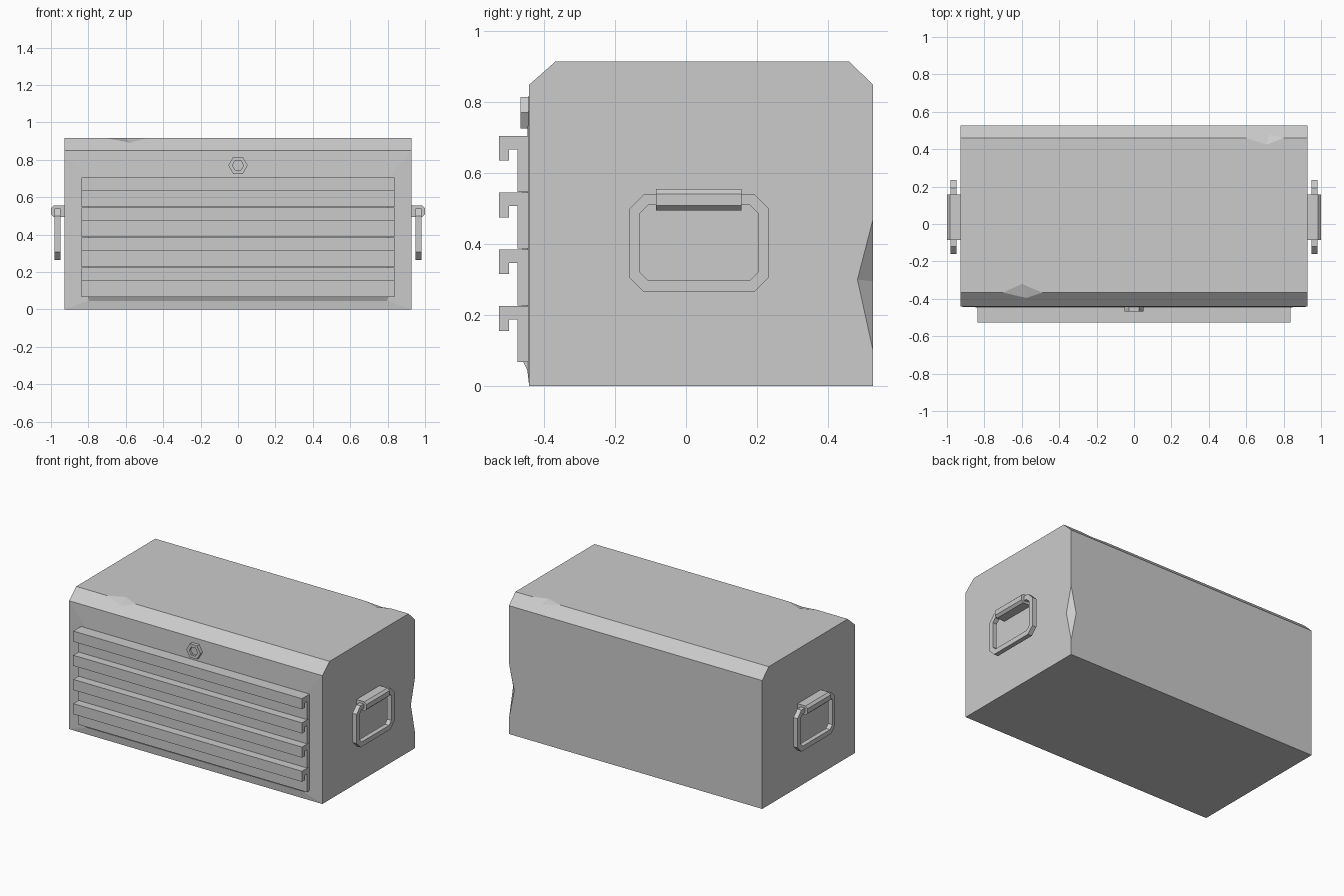
import bpy, bmesh
from math import sin, cos, pi
from mathutils import Vector

cube = bpy.data.objects.get("Cube")
if cube:
    bpy.data.objects.remove(cube, do_unlink=True)

grey = bpy.data.materials.new("steel_grey")
grey.use_nodes = True
COLOUR = (0.6, 0.6, 0.6, 1)
grey.diffuse_color = COLOUR
grey.node_tree.nodes["Principled BSDF"].inputs["Base Color"].default_value = COLOUR


def finish(name, bm):
    bmesh.ops.recalc_face_normals(bm, faces=bm.faces)
    mesh = bpy.data.meshes.new(name)
    bm.to_mesh(mesh)
    bm.free()
    mesh.materials.append(grey)
    obj = bpy.data.objects.new(name, mesh)
    bpy.context.collection.objects.link(obj)
    return obj


def extrude(bm, faces, offset):
    out = bmesh.ops.extrude_face_region(bm, geom=faces)["geom"]
    verts = [g for g in out if isinstance(g, bmesh.types.BMVert)]
    bmesh.ops.translate(bm, vec=offset, verts=verts)


def side_prism(points, x0, x1):
    """Extrude a (y, z) profile along x."""
    bm = bmesh.new()
    face = bm.faces.new([bm.verts.new((x0, y, z)) for y, z in points])
    extrude(bm, [face], (x1 - x0, 0, 0))
    bmesh.ops.recalc_face_normals(bm, faces=bm.faces)
    return bm


def front_face(bm):
    return min(bm.faces, key=lambda f: f.calc_center_median().y)


# Cabinet with chamfered lid edges and a slightly raised front
W, FRONT, BACK, TOP, SHOULDER = 0.927, -0.442, 0.527, 0.915, 0.849
bm = side_prism([(FRONT, 0), (FRONT, SHOULDER), (-0.367, TOP),
                 (0.459, TOP), (BACK, SHOULDER), (BACK, 0)], -W, W)
face = front_face(bm)
for y, bottom, top in ((-0.447, 0.045, 0.7), (-0.46, 0.07, 0.69)):
    bmesh.ops.inset_region(bm, faces=[face], thickness=0.01)
    middle = face.calc_center_median().z
    for v in face.verts:
        v.co = (0.8 if v.co.x > 0 else -0.8, y, top if v.co.z > middle else bottom)
body = finish("cabinet", bm)


def dent(obj, end_a, end_b, tip_a, tip_b):
    """Cut a wedge out of an edge: two ends on the edge, two tips on its faces."""
    points = [Vector(p) for p in (end_a, end_b, tip_a, tip_b)]
    middle = (points[2] + points[3]) / 2
    bm = bmesh.new()
    for p in points:
        bm.verts.new(middle + (p - middle) * 2)
    bmesh.ops.convex_hull(bm, input=bm.verts)
    cutter = finish("dent_cutter", bm)
    cutter.hide_render = True
    mod = obj.modifiers.new("dent", "BOOLEAN")
    mod.operation, mod.solver, mod.object = "DIFFERENCE", "EXACT", cutter
    graph = bpy.context.evaluated_depsgraph_get()
    graph.update()
    cut = bpy.data.meshes.new_from_object(obj.evaluated_get(graph))
    obj.modifiers.clear()
    obj.data = cut
    bpy.data.objects.remove(cutter, do_unlink=True)


# Dents in the lid edges and the rear corner
dent(body, (-0.7, -0.367, TOP), (-0.49, -0.367, TOP), (-0.6, -0.32, TOP), (-0.575, -0.395, 0.8904))
dent(body, (0.6, 0.459, TOP), (0.8, 0.459, TOP), (0.71, 0.425, TOP), (0.72, 0.481, 0.8936))
dent(body, (W, BACK, 0.1), (W, BACK, 0.47), (W, 0.483, 0.3), (0.888, BACK, 0.295))

# Four drawers with hooked pull lips
PROFILE = [(-0.44, 0.067), (-0.475, 0.067), (-0.475, 0.187), (-0.4985, 0.187),
           (-0.4985, 0.155), (-0.527, 0.155), (-0.527, 0.225), (-0.44, 0.225)]
for i in range(4):
    points = [(y, z + i * 0.16) for y, z in PROFILE]
    finish(f"drawer_{i + 1}", side_prism(points, -0.837, 0.837))

# Hexagonal lock with a sunken keyway
bm = bmesh.new()
hexagon = [(0.052 * cos(k * pi / 3), -0.435, 0.77 + 0.052 * sin(k * pi / 3)) for k in range(6)]
extrude(bm, [bm.faces.new([bm.verts.new(p) for p in hexagon])], (0, -0.032, 0))
bmesh.ops.recalc_face_normals(bm, faces=bm.faces)
face = front_face(bm)
bmesh.ops.inset_region(bm, faces=[face], thickness=0.022)
extrude(bm, [face], (0, 0.015, 0))
if face.is_valid:
    bm.faces.remove(face)
finish("lock", bm)


def octagon(y0, y1, z0, z1, c):
    return [(y0 + c, z0), (y1 - c, z0), (y1, z0 + c), (y1, z1 - c),
            (y1 - c, z1), (y0 + c, z1), (y0, z1 - c), (y0, z0 + c)]


# Side handles: a bevelled-corner ring hanging in a bracket
for side, s in (("left", 1), ("right", -1)):
    bm = bmesh.new()
    outer, inner = [[bm.verts.new((s * 0.95, y, z)) for y, z in ring] for ring in
                    (octagon(-0.16, 0.234, 0.265, 0.54, 0.041),
                     octagon(-0.13, 0.203, 0.297, 0.51, 0.024))]
    ring = [bm.faces.new((outer[k - 1], outer[k], inner[k], inner[k - 1])) for k in range(8)]
    extrude(bm, ring, (s * 0.03, 0, 0))
    finish(f"{side}_handle_ring", bm)

    bm = bmesh.new()
    bracket = [(0.92, 0.495), (0.985, 0.495), (1.0, 0.509),
               (1.0, 0.541), (0.985, 0.555), (0.92, 0.555)]
    face = bm.faces.new([bm.verts.new((s * x, -0.085, z)) for x, z in bracket])
    extrude(bm, [face], (0, 0.242, 0))
    finish(f"{side}_handle_bracket", bm)
